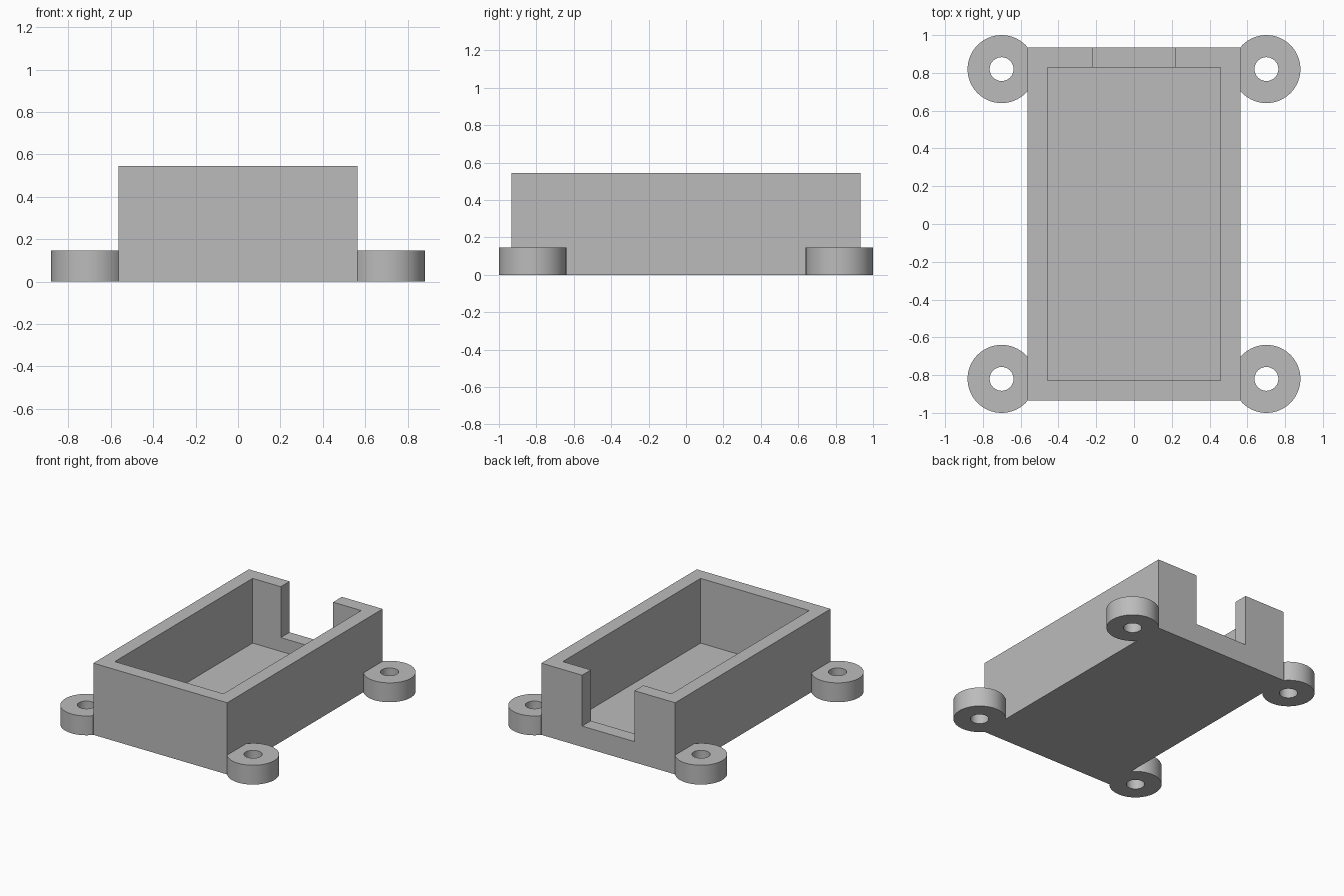
import bpy

default = bpy.data.objects.get("Cube")
if default:
    bpy.data.objects.remove(default, do_unlink=True)

# Main dimensions
HALF_X, HALF_Y, HEIGHT = 0.563, 0.934, 0.545
WALL, FLOOR = 0.106, 0.053
NOTCH_HALF, NOTCH_Z = 0.22, 0.158
EAR_X, EAR_Y, EAR_R, HOLE_R, EAR_H = 0.701, 0.82, 0.18, 0.063, 0.147

grey = bpy.data.materials.new("plain grey")
grey.use_nodes = True
grey.diffuse_color = (0.5, 0.5, 0.5, 1)
grey.node_tree.nodes["Principled BSDF"].inputs["Base Color"].default_value = (0.5, 0.5, 0.5, 1)


def block(name, low, high):
    """Box spanning two opposite corners."""
    centre = [(a + b) / 2 for a, b in zip(low, high)]
    bpy.ops.mesh.primitive_cube_add(size=1, location=centre)
    ob = bpy.context.object
    ob.name = name
    ob.scale = [b - a for a, b in zip(low, high)]
    bpy.ops.object.transform_apply(location=True, rotation=False, scale=True)
    ob.data.materials.append(grey)
    return ob


def cylinder(name, x, y, radius, bottom, top):
    bpy.ops.mesh.primitive_cylinder_add(vertices=64, radius=radius, depth=top - bottom,
                                        location=(x, y, (bottom + top) / 2))
    ob = bpy.context.object
    ob.name = name
    bpy.ops.object.transform_apply(location=True, rotation=False, scale=True)
    ob.data.materials.append(grey)
    return ob


def cut(target, cutter):
    """Subtract the cutter from the target, then discard it."""
    cutter.hide_render = True
    mod = target.modifiers.new("cut", 'BOOLEAN')
    mod.operation, mod.solver, mod.object = 'DIFFERENCE', 'EXACT', cutter
    bpy.context.view_layer.objects.active = target
    bpy.ops.object.modifier_apply(modifier=mod.name)
    bpy.data.objects.remove(cutter, do_unlink=True)


# Open tray with a cable notch in the back wall
tray = block("tray", (-HALF_X, -HALF_Y, 0), (HALF_X, HALF_Y, HEIGHT))
inner_x, inner_y = HALF_X - WALL, HALF_Y - WALL
cut(tray, block("cavity_cutter", (-inner_x, -inner_y, FLOOR), (inner_x, inner_y, 1)))
cut(tray, block("notch_cutter", (-NOTCH_HALF, inner_y - WALL, NOTCH_Z), (NOTCH_HALF, 1, 1)))

# Four mounting ears, trimmed flat against the tray sides
for side, sx in (("left", 1), ("right", -1)):
    for end, sy in (("front", -1), ("back", 1)):
        x, y = sx * EAR_X, sy * EAR_Y
        ear = cylinder(f"mounting_ear_{end}_{side}", x, y, EAR_R, 0, EAR_H)
        cut(ear, cylinder("hole_cutter", x, y, HOLE_R, -1, 1))
        cut(ear, block("trim_cutter", (-HALF_X, -2, -1), (HALF_X, 2, 1)))
        bpy.ops.object.select_all(action='DESELECT')
        ear.select_set(True)
        bpy.context.view_layer.objects.active = ear
        bpy.ops.object.shade_smooth_by_angle(angle=0.5)
